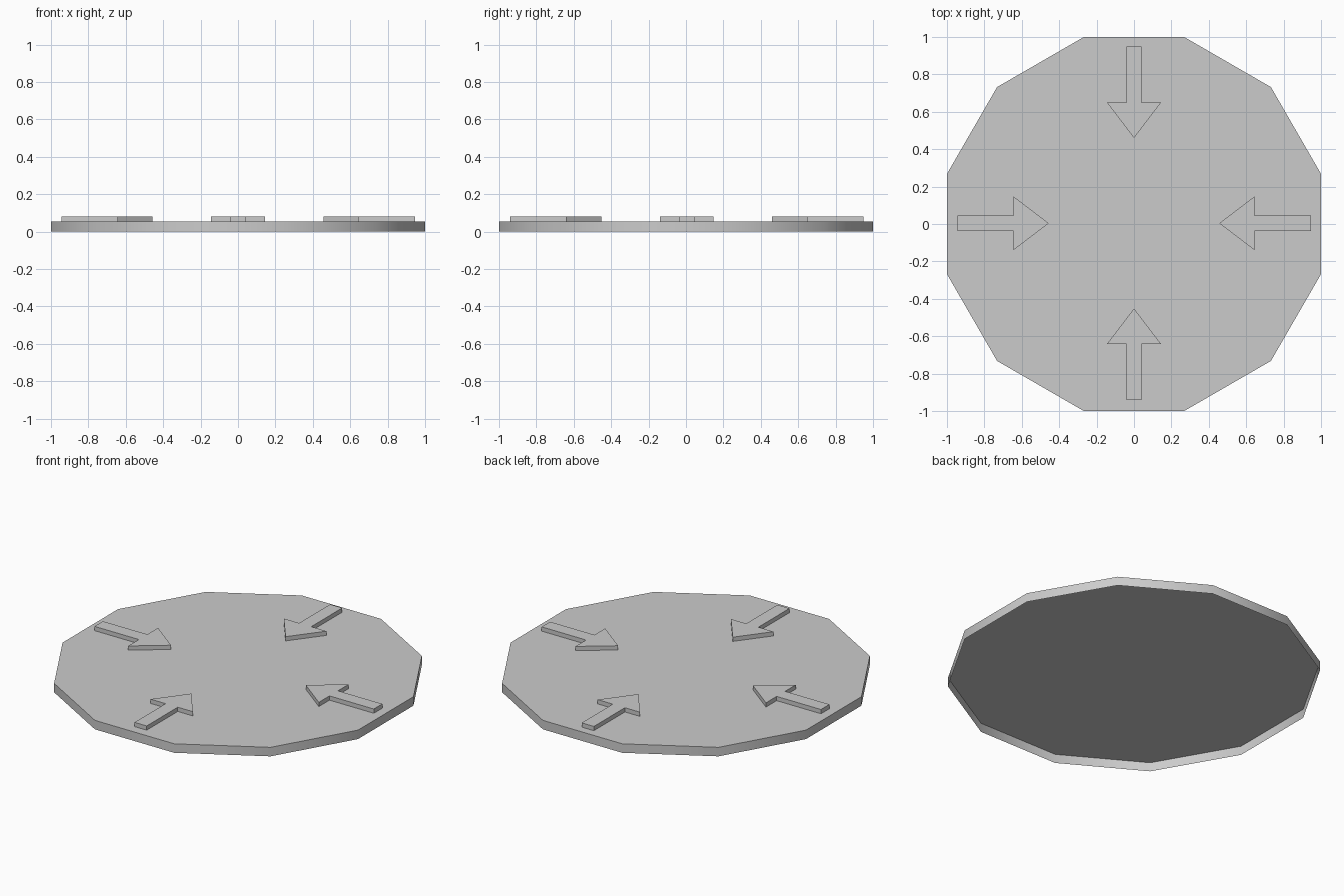
import bpy, bmesh
from math import cos, sin, pi, radians

cube = bpy.data.objects.get("Cube")
if cube:
    bpy.data.objects.remove(cube, do_unlink=True)

grey = bpy.data.materials.new("light_grey")
grey.use_nodes = True
grey.diffuse_color = (0.6, 0.6, 0.6, 1)
grey.node_tree.nodes["Principled BSDF"].inputs["Base Color"].default_value = (0.6, 0.6, 0.6, 1)

DECK, ARROW_TOP = 0.055, 0.081


def open_prism(name, outline, z0, z1):
    """Counter-clockwise outline raised into walls and a top, open underneath."""
    bm = bmesh.new()
    low = [bm.verts.new((x, y, z0)) for x, y in outline]
    high = [bm.verts.new((x, y, z1)) for x, y in outline]
    bm.faces.new(high)
    n = len(outline)
    for i in range(n):
        j = (i + 1) % n
        bm.faces.new((low[i], low[j], high[j], high[i]))
    mesh = bpy.data.meshes.new(name)
    bm.to_mesh(mesh)
    bm.free()
    mesh.materials.append(grey)
    obj = bpy.data.objects.new(name, mesh)
    bpy.context.collection.objects.link(obj)
    return obj


# Twelve-sided platform, a hollow shell with softly shaded walls
radius = 1 / cos(pi / 12)
corners = [(radius * cos((i + 0.5) * pi / 6), radius * sin((i + 0.5) * pi / 6)) for i in range(12)]
platform = open_prism("platform", corners, 0, DECK)
bpy.ops.object.select_all(action="DESELECT")
platform.select_set(True)
bpy.context.view_layer.objects.active = platform
bpy.ops.object.shade_smooth_by_angle(angle=radians(35))

# Four raised arrows pointing at the centre
half = [(0.945, 0.041), (0.645, 0.041), (0.645, 0.144)]
arrow = half + [(0.456, 0)] + [(x, -y) for x, y in reversed(half)]
for k, side in enumerate(("left", "back", "right", "front")):
    c, s = cos(k * pi / 2), sin(k * pi / 2)
    turned = [(x * c - y * s, x * s + y * c + 0.004) for x, y in arrow]
    open_prism(side + "_arrow", turned, DECK, ARROW_TOP)
